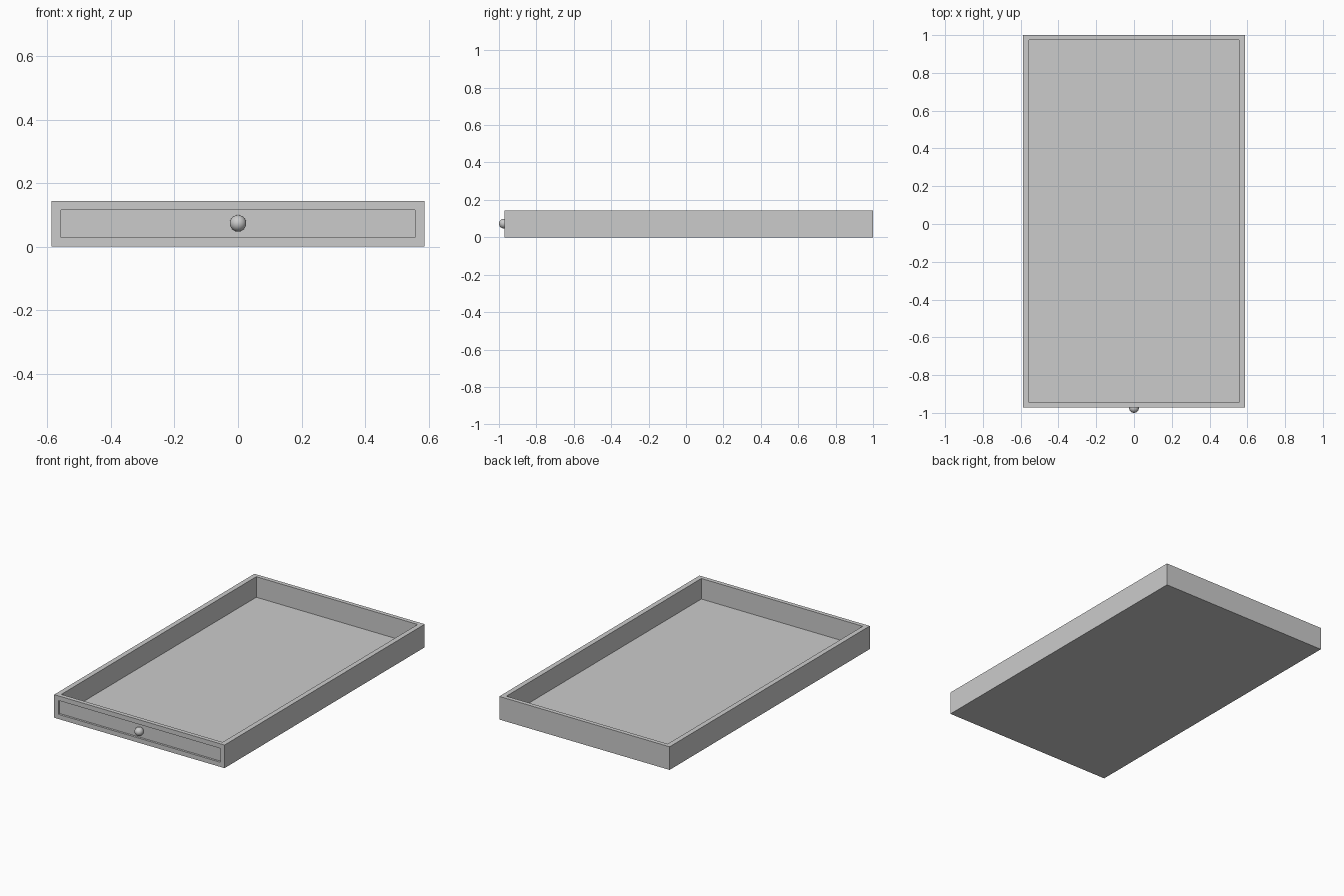
import bpy, bmesh
from math import radians
from mathutils import Matrix, Vector

if "Cube" in bpy.data.objects:
    bpy.data.objects.remove(bpy.data.objects["Cube"])

W, H = 0.587, 0.144            # half width, height
FRONT, BACK = -0.971, 1.0      # y of front and back faces


def pocket(bm, normal, margins, depth):
    """Sink a rectangular pocket into the face that points along normal."""
    n = Vector(normal)
    bm.normal_update()
    face = max(bm.faces, key=lambda f: f.calc_center_median().dot(n) if f.normal.dot(n) > 0.9 else -9)
    c = face.calc_center_median()
    rim = [v.co.copy() for v in face.verts]
    half = [max(abs(p[i] - c[i]) for p in rim) for i in range(3)]
    bmesh.ops.inset_individual(bm, faces=[face], thickness=0.01)
    for step in range(2):
        if step:
            face = bmesh.ops.extrude_discrete_faces(bm, faces=[face])["faces"][0]
        for v in face.verts:
            for i in range(3):
                if n[i] == 0:
                    s = 1 if v.co[i] > c[i] else -1
                    v.co[i] = c[i] + s * (half[i] - margins[i])
            if step:
                v.co -= n * depth


# Drawer body: solid box, hollowed from above, with a recessed front panel
bm = bmesh.new()
size = Matrix.Diagonal((2 * W, BACK - FRONT, H, 1))
bmesh.ops.create_cube(bm, size=1, matrix=Matrix.Translation((0, (BACK + FRONT) / 2, H / 2)) @ size)
pocket(bm, (0, 0, 1), (0.031, 0.026, 0), H - 0.016)
pocket(bm, (0, -1, 0), (0.029, 0, 0.029), 0.013)
bmesh.ops.recalc_face_normals(bm, faces=bm.faces)
mesh = bpy.data.meshes.new("drawer_body")
bm.to_mesh(mesh)
bm.free()
bpy.context.collection.objects.link(bpy.data.objects.new("drawer_body", mesh))

# Round pull knob set into the front panel
bpy.ops.mesh.primitive_uv_sphere_add(segments=32, ring_count=16, radius=0.026,
                                     location=(0, -0.974, 0.073), rotation=(radians(90), 0, 0))
bpy.context.object.name = "knob"
bpy.ops.object.shade_smooth()
